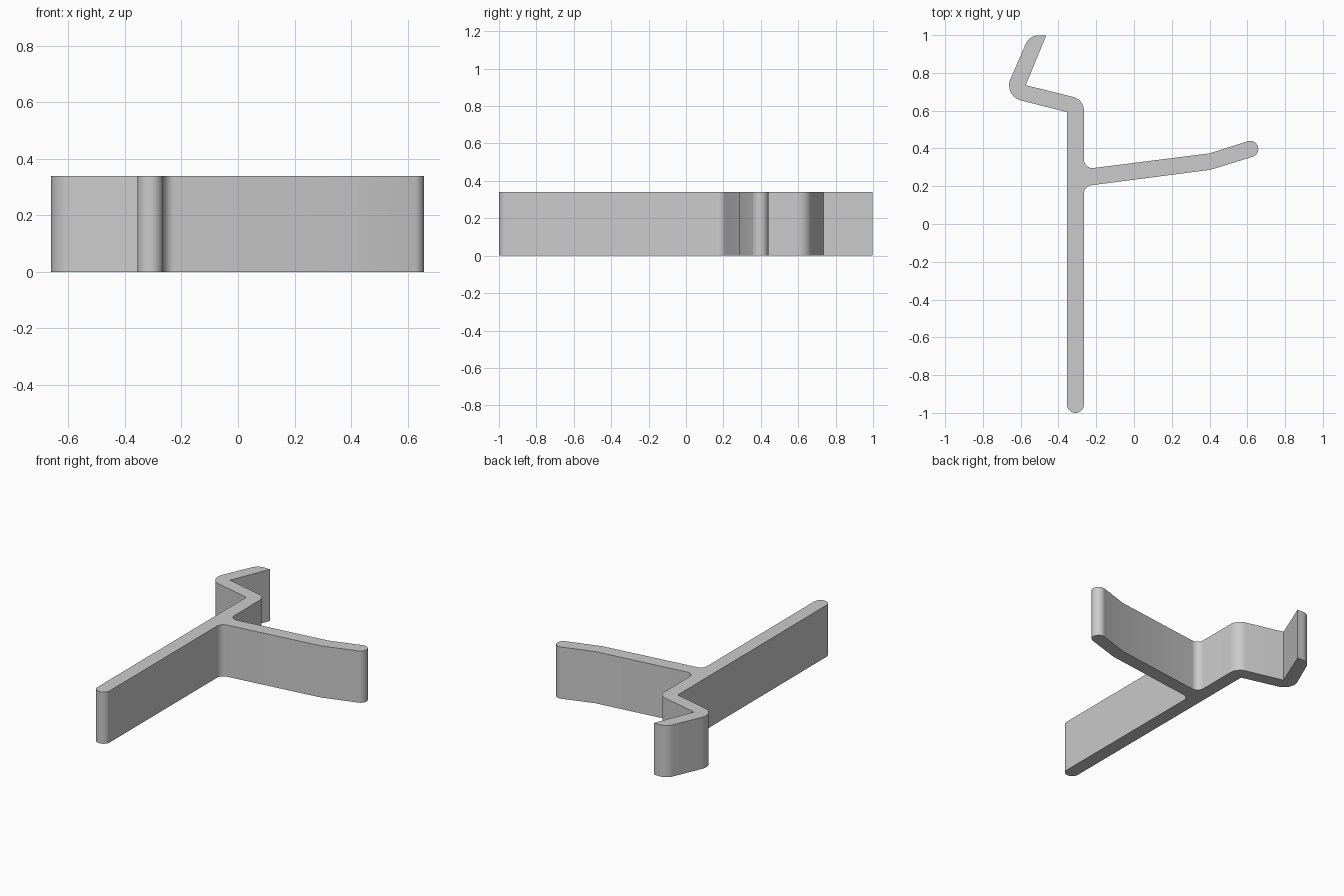
import bpy, bmesh, math
from mathutils import Vector

cube = bpy.data.objects.get("Cube")
if cube:
    bpy.data.objects.remove(cube, do_unlink=True)

HEIGHT = 0.34
ARC_STEPS = 12

grey = bpy.data.materials.new("plain_grey")
grey.use_nodes = True
color = (0.6, 0.6, 0.6, 1)
grey.diffuse_color = color
grey.node_tree.nodes["Principled BSDF"].inputs["Base Color"].default_value = color


def rounded_outline(corners):
    """Turn (x, y, radius) corners into a closed outline with filleted corners."""
    points = []
    for i, (x, y, r) in enumerate(corners):
        p = Vector((x, y))
        if r == 0:
            points.append(p)
            continue
        to_prev = (Vector(corners[i - 1][:2]) - p).normalized()
        to_next = (Vector(corners[(i + 1) % len(corners)][:2]) - p).normalized()
        half = to_prev.angle(to_next) / 2
        center = p + (to_prev + to_next).normalized() * (r / math.sin(half))
        start = p + to_prev * (r / math.tan(half)) - center
        end = p + to_next * (r / math.tan(half)) - center
        first = math.atan2(start.y, start.x)
        sweep = math.atan2(start.x * end.y - start.y * end.x, start.dot(end))
        for k in range(ARC_STEPS + 1):
            a = first + sweep * k / ARC_STEPS
            points.append(center + Vector((math.cos(a), math.sin(a))) * r)
    return points


# Profile: corner position and fillet radius, counterclockwise
corners = [
    # stem foot
    (-0.355, -1.0, 0.0448), (-0.265, -1.0, 0.0448),
    # side arm with bent, rounded tip
    (-0.265, 0.2, 0.045), (0.405, 0.287, 0),
    (0.669, 0.3685, 0.043), (0.643, 0.451, 0.043),
    (0.40, 0.374, 0), (-0.265, 0.29, 0.045),
    # hook at the back end
    (-0.265, 0.659, 0.075), (-0.573, 0.735, 0),
    (-0.465, 0.997, 0), (-0.553, 1.0, 0.073),
    (-0.693, 0.678, 0.083), (-0.355, 0.592, 0),
]

# Extrude the profile upward
bm = bmesh.new()
base = bm.faces.new([bm.verts.new((p.x, p.y, 0)) for p in rounded_outline(corners)])
top = bmesh.ops.extrude_face_region(bm, geom=[base], use_keep_orig=True)["geom"]
bmesh.ops.translate(bm, vec=(0, 0, HEIGHT),
                    verts=[v for v in top if isinstance(v, bmesh.types.BMVert)])
bmesh.ops.recalc_face_normals(bm, faces=bm.faces)

mesh = bpy.data.meshes.new("hook_bracket")
bm.to_mesh(mesh)
bm.free()
mesh.materials.append(grey)
bracket = bpy.data.objects.new("hook_bracket", mesh)
bpy.context.collection.objects.link(bracket)

bpy.ops.object.select_all(action="DESELECT")
bracket.select_set(True)
bpy.context.view_layer.objects.active = bracket
bpy.ops.object.shade_smooth_by_angle(angle=math.radians(30))
